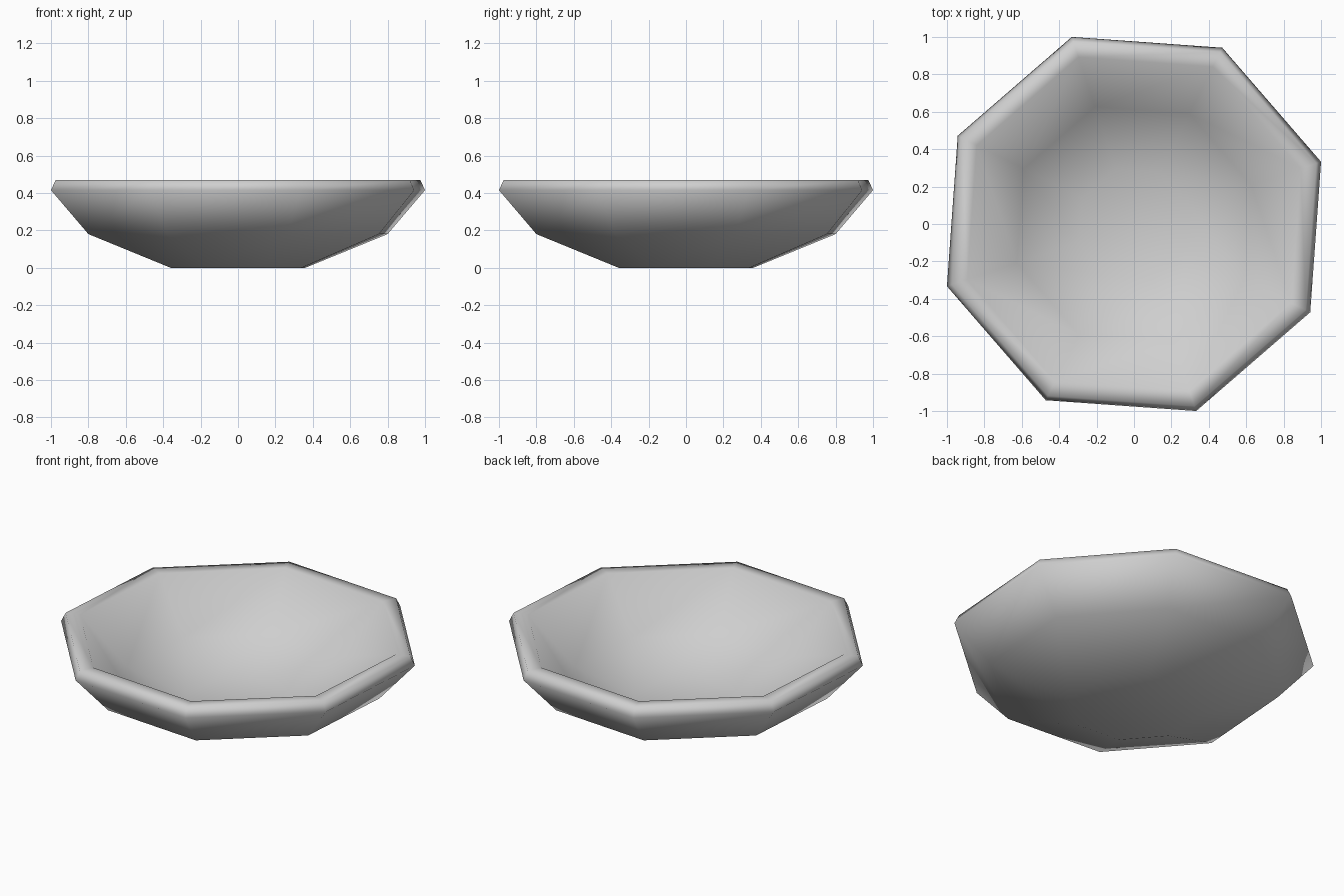
import bpy, bmesh
from math import cos, sin, radians, tau

cube = bpy.data.objects.get("Cube")
if cube:
    bpy.data.objects.remove(cube, do_unlink=True)

SIDES = 8
TURN = radians(18.4)
# (radius, height) from the outer base, over the rim, to the inner floor
PROFILE = [(0.38, 0), (0.843, 0.18), (1.054, 0.415), (1.027, 0.47),
           (0.94, 0.47), (0.66, 0.18), (0.31, 0.05)]

# Pale grey material
grey = bpy.data.materials.new("pale_grey")
grey.use_nodes = True
colour = (0.62, 0.62, 0.62, 1)
grey.diffuse_color = colour
shader = next(n for n in grey.node_tree.nodes if n.type == 'BSDF_PRINCIPLED')
shader.inputs["Base Color"].default_value = colour
shader.inputs["Roughness"].default_value = 0.8

# Eight-sided bowl turned from the profile
bm = bmesh.new()
rings = []
for r, z in PROFILE:
    angles = [TURN + tau * i / SIDES for i in range(SIDES)]
    rings.append([bm.verts.new((r * cos(a), r * sin(a), z)) for a in angles])
for low, high in zip(rings, rings[1:]):
    for i in range(SIDES):
        j = (i + 1) % SIDES
        bm.faces.new((low[i], low[j], high[j], high[i]))

# Closed base and inner floor
bm.faces.new(rings[0][::-1])
bm.faces.new(rings[-1])
bmesh.ops.recalc_face_normals(bm, faces=bm.faces)
for face in bm.faces:
    face.smooth = True

mesh = bpy.data.meshes.new("bowl")
bm.to_mesh(mesh)
bm.free()
mesh.materials.append(grey)
bowl = bpy.data.objects.new("bowl", mesh)
bpy.context.collection.objects.link(bowl)
